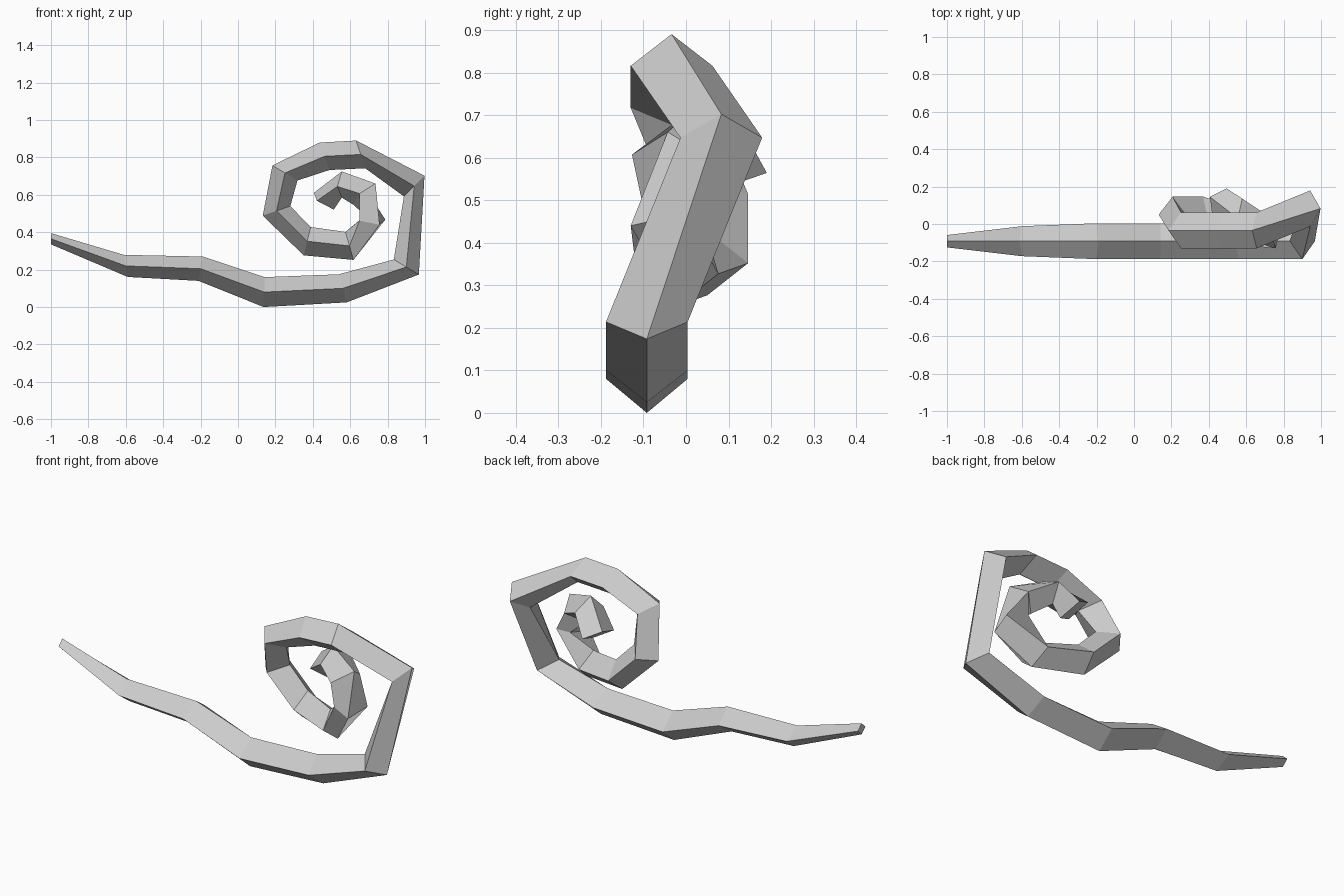
import bpy
import bmesh
from math import cos, sin, radians
from mathutils import Vector

cube = bpy.data.objects.get("Cube")
if cube:
    bpy.data.objects.remove(cube)

HEIGHT, WIDTH = 0.078, 0.096   # half diagonals of the full-size section
TAIL_Y = -0.092


def make_material(name, colour):
    material = bpy.data.materials.new(name)
    material.use_nodes = True
    material.diffuse_color = colour
    shader = material.node_tree.nodes["Principled BSDF"]
    shader.inputs["Base Color"].default_value = colour
    return material


def diamond(x, y, z, angle, height=HEIGHT, width=WIDTH):
    """Four-sided section: front, outer, back and inner corners."""
    centre = Vector((x, y, z))
    turn = radians(angle)
    outer = Vector((cos(turn), 0, sin(turn))) * height
    side = Vector((0, -width, 0))
    return [centre + side, centre + outer, centre - side, centre - outer]


def tilted(centre, front, outer):
    """Section twisted out of the curl's plane, from two half diagonals."""
    centre, front, outer = Vector(centre), Vector(front), Vector(outer)
    return [centre + front, centre + outer, centre - front, centre - outer]


def loft(name, sections, material):
    bm = bmesh.new()
    rings = [[bm.verts.new(point) for point in section] for section in sections]
    for ring, following in zip(rings, rings[1:]):
        for i in range(len(ring)):
            j = (i + 1) % len(ring)
            bm.faces.new((ring[i], ring[j], following[j], following[i]))
    bm.faces.new(rings[0])
    bm.faces.new(rings[-1])
    bmesh.ops.recalc_face_normals(bm, faces=bm.faces)
    mesh = bpy.data.meshes.new(name)
    bm.to_mesh(mesh)
    bm.free()
    mesh.materials.append(material)
    obj = bpy.data.objects.new(name, mesh)
    bpy.context.collection.objects.link(obj)
    return obj


# Wavy tail, thin at its end
tail = [
    diamond(-1, TAIL_Y, 0.365, -90, 0.03, 0.033),
    diamond(-0.6, TAIL_Y, 0.22, -80, 0.06, 0.08),
    diamond(-0.2, TAIL_Y, 0.205, -100, 0.066),
    diamond(0.14, TAIL_Y, 0.08, -92, 0.08),
    diamond(0.56, TAIL_Y, 0.1, -74),
    diamond(0.9, TAIL_Y, 0.214, -31),
]

# Large outer turn of the curl
outer_turn = [
    diamond(0.942, 0.083, 0.647, 45),
    diamond(0.656, -0.034, 0.816, 108),
    diamond(0.463, -0.034, 0.806, 110),
    diamond(0.251, -0.034, 0.717, 149),
    diamond(0.206, 0.05, 0.514, 199),
    diamond(0.37, 0.05, 0.352, 256),
    diamond(0.596, -0.02, 0.327, -74),
]

# Small inner turn, twisting towards the back
inner_turn = [
    tilted((0.719, -0.05, 0.465), (-0.069, -0.046, -0.003), (0.038, -0.08, -0.025)),
    tilted((0.675, -0.036, 0.604), (-0.025, -0.091, 0.003), (0.06, -0.007, 0.056)),
    tilted((0.555, 0.045, 0.655), (-0.024, -0.09, -0.01), (0, -0.015, 0.07)),
    tilted((0.459, 0.105, 0.566), (-0.037, -0.085, 0.002), (-0.053, 0.04, 0.045)),
]

grey = make_material("plain grey", (0.6, 0.6, 0.6, 1))
loft("curled_vine", tail + outer_turn + inner_turn, grey)
